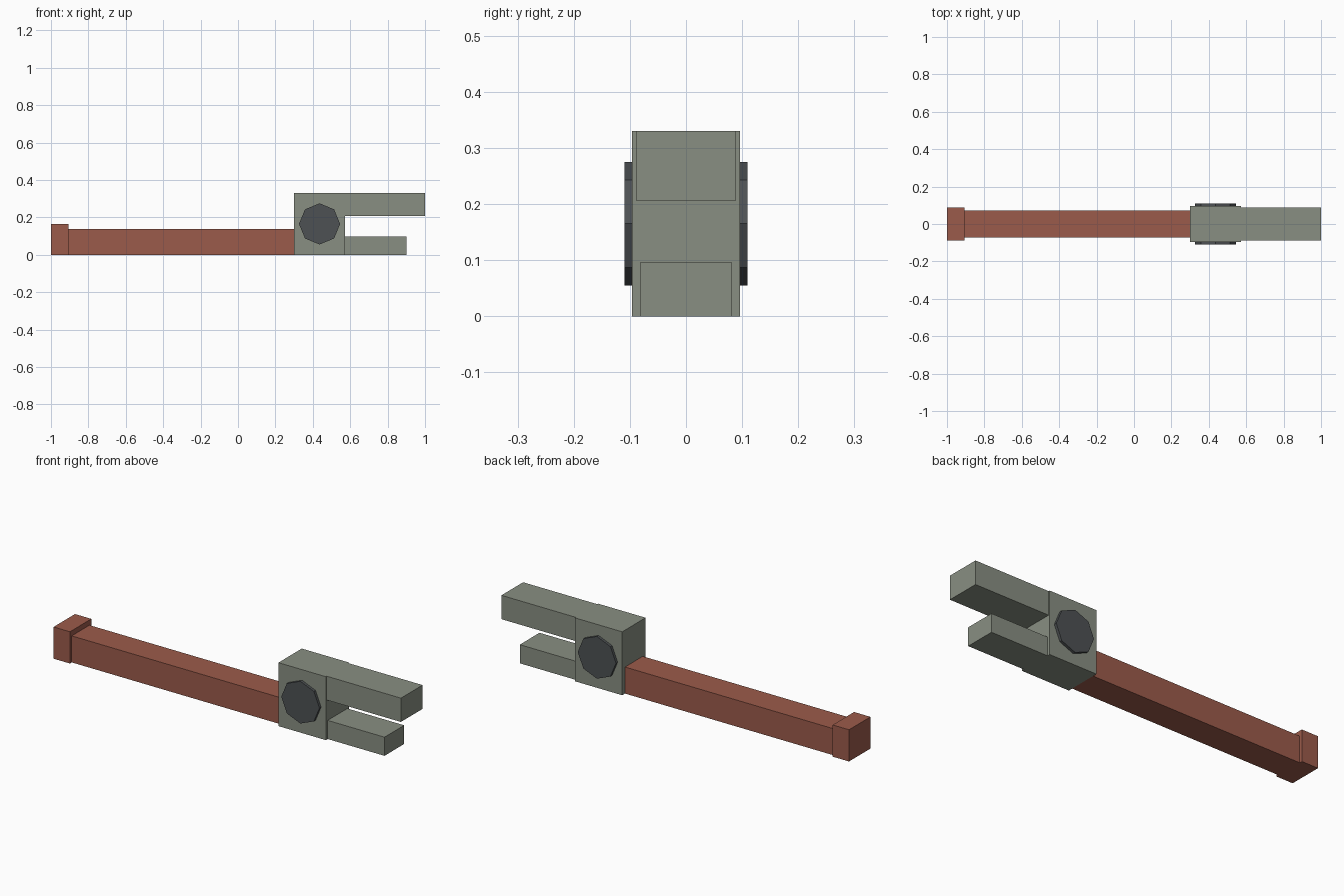
import bpy
import math

if "Cube" in bpy.data.objects:
    bpy.data.objects.remove(bpy.data.objects["Cube"])


def material(name, rgb):
    m = bpy.data.materials.new(name)
    m.diffuse_color = (*rgb, 1)
    m.use_nodes = True
    m.node_tree.nodes["Principled BSDF"].inputs["Base Color"].default_value = m.diffuse_color
    return m


RED = material("red brown", (0.33, 0.105, 0.07))
GREY = material("green grey", (0.25, 0.275, 0.225))
DARK = material("dark steel", (0.075, 0.083, 0.088))


def box(name, x0, x1, half_y, z0, z1, mat):
    bpy.ops.mesh.primitive_cube_add(size=1, location=((x0 + x1) / 2, 0, (z0 + z1) / 2))
    ob = bpy.context.object
    ob.name = name
    ob.scale = (x1 - x0, 2 * half_y, z1 - z0)
    bpy.ops.object.transform_apply(location=False, rotation=False, scale=True)
    ob.data.materials.append(mat)
    return ob


# Handle with a thicker end cap
box("end_cap", -1.0, -0.906, 0.088, 0, 0.165, RED)
box("handle", -0.906, 0.30, 0.073, 0, 0.138, RED)

# Wrench head and its two jaws
box("head", 0.30, 0.573, 0.096, 0, 0.33, GREY)
box("upper_jaw", 0.573, 1.0, 0.089, 0.206, 0.33, GREY)
box("lower_jaw", 0.573, 0.90, 0.081, 0, 0.097, GREY)

# Eight-sided adjusting knob through the head, a corner pointing up
bpy.ops.mesh.primitive_cylinder_add(vertices=8, radius=0.11, depth=0.22,
                                    location=(0.436, 0, 0.165),
                                    rotation=(math.pi / 2, 0, 0))
knob = bpy.context.object
knob.name = "adjusting_knob"
knob.data.materials.append(DARK)
